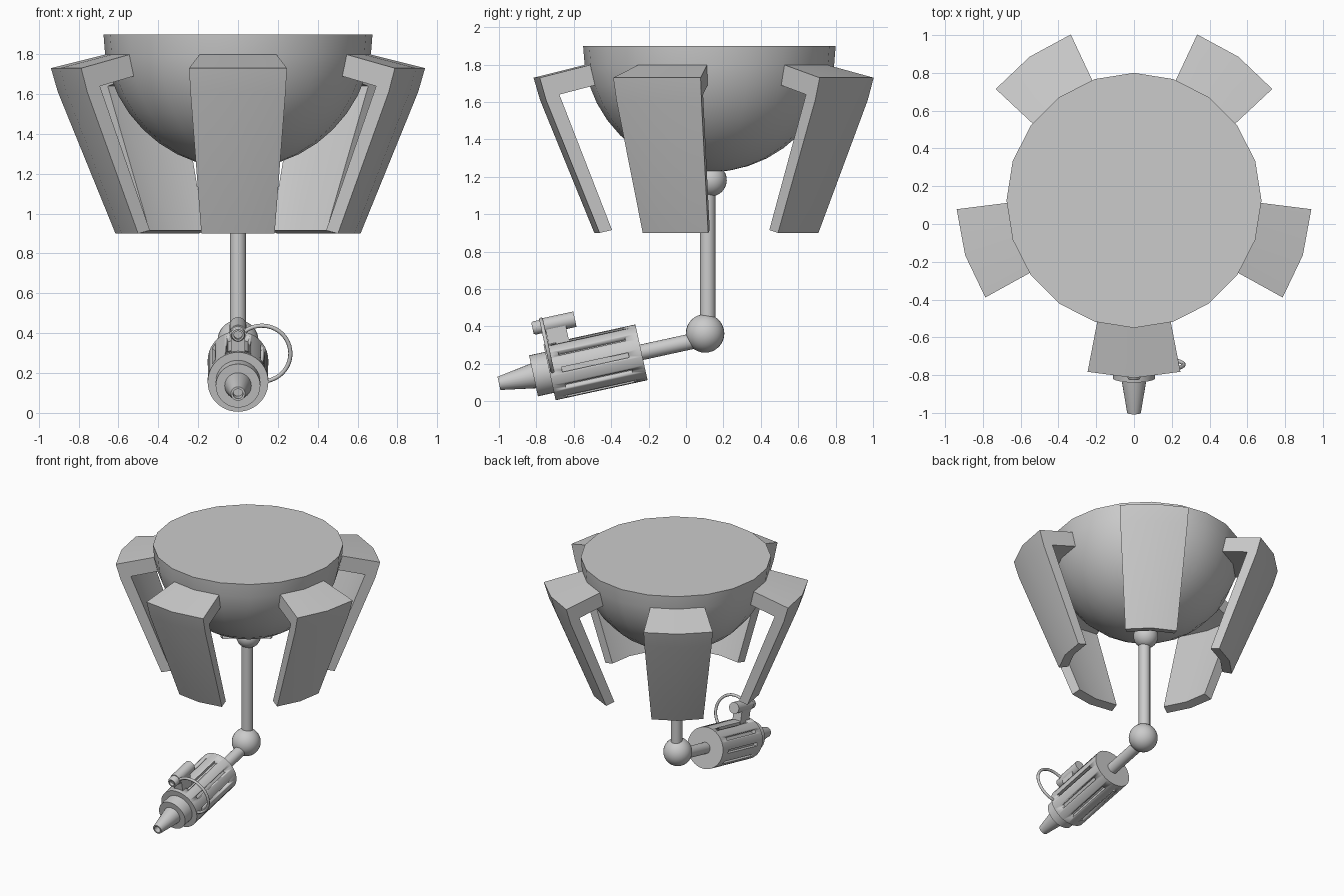
import bpy, bmesh
from math import sin, cos, pi, radians
from mathutils import Matrix, Vector

if "Cube" in bpy.data.objects:
    bpy.data.objects.remove(bpy.data.objects["Cube"])

CY = 0.125                      # y of the bowl centre
TILT = radians(12.3)            # downward tilt of the tool
# tool frame: local x = side, y = up, z = forward along the barrel
TOOL = Matrix(((1, 0, 0, 0),
               (0, -sin(TILT), -cos(TILT), -0.238),
               (0, cos(TILT), -sin(TILT), 0.262),
               (0, 0, 0, 1)))


def finish(name, bm, matrix=Matrix()):
    bmesh.ops.remove_doubles(bm, verts=bm.verts, dist=1e-5)
    bmesh.ops.transform(bm, matrix=matrix, verts=bm.verts)
    bmesh.ops.recalc_face_normals(bm, faces=bm.faces)
    me = bpy.data.meshes.new(name)
    bm.to_mesh(me)
    bm.free()
    ob = bpy.data.objects.new(name, me)
    bpy.context.collection.objects.link(ob)
    bpy.ops.object.select_all(action='DESELECT')
    ob.select_set(True)
    bpy.context.view_layer.objects.active = ob
    bpy.ops.object.shade_smooth_by_angle(angle=radians(32))
    return ob


def lathe(name, profile, segs, matrix):
    """Revolve (radius, z) points around local z; ends close at radius 0."""
    bm = bmesh.new()
    verts = [bm.verts.new((r, 0, z)) for r, z in profile]
    edges = [bm.edges.new(p) for p in zip(verts, verts[1:])]
    bmesh.ops.spin(bm, geom=verts + edges, cent=(0, 0, 0), axis=(0, 0, 1),
                   angle=2 * pi, steps=segs, use_merge=True)
    return finish(name, bm, matrix)


def rod(name, r, z0, z1, segs, matrix):
    return lathe(name, [(0, z0), (r, z0), (r, z1), (0, z1)], segs, matrix)


def ball(name, r, loc):
    bm = bmesh.new()
    bmesh.ops.create_uvsphere(bm, u_segments=28, v_segments=16, radius=r)
    return finish(name, bm, Matrix.Translation(loc))


def add_box(bm, lo, hi, matrix=Matrix()):
    lo, hi = Vector(lo), Vector(hi)
    m = matrix @ Matrix.Translation((lo + hi) / 2) @ Matrix.Diagonal((*(hi - lo), 1))
    bmesh.ops.create_cube(bm, size=1, matrix=m)


# hemispherical bowl with a flat top
R = 0.675
arc = [(R * cos(i * pi / 20), -R * sin(i * pi / 20)) for i in range(10)]
lathe("bowl", [(0, 0)] + arc + [(0, -R)], 20, Matrix.Translation((0, CY, 1.9)))

# five bent panels hung around the bowl
section = [(0.62, 1.81), (0.94, 1.73), (0.905, 1.61), (0.615, 0.90),
           (0.548, 0.916), (0.833, 1.64), (0.62, 1.695)]
for k in range(5):
    bm = bmesh.new()
    slices = []
    for s in (-1, 0, 1):
        loop = []
        for r, z in section:
            w = s * (0.067 + 0.19 * r)
            loop.append(bm.verts.new(((r * r - w * w) ** 0.5, w, z)))
        slices.append(loop)
    n = len(section)
    for a, b in zip(slices, slices[1:]):
        for i in range(n):
            j = (i + 1) % n
            bm.faces.new((a[i], a[j], b[j], b[i]))
    bm.faces.new(slices[0])
    bm.faces.new(slices[-1])
    finish(f"panel_{k + 1}", bm, Matrix.Translation((0, CY, 0))
           @ Matrix.Rotation(radians(-90 + 72 * k), 4, 'Z'))

# hanging arm with ball joints
ball("upper_joint", 0.088, (0, 0.13, 1.183))
rod("arm", 0.041, 0.38, 1.2, 20, Matrix.Translation((0, 0.116, 0)))
ball("lower_joint", 0.103, (0, 0.102, 0.363))
rod("tool_stem", 0.042, -0.32, 0.02, 20, TOOL)

# slotted tool body
body = rod("tool_body", 0.1525, 0, 0.503, 40, TOOL)
bm = bmesh.new()
for k in range(10):
    add_box(bm, (0.122, -0.013, 0.07), (0.2, 0.013, 0.435),
            Matrix.Rotation(k * pi / 5, 4, 'Z'))
cutter = finish("slot_cutter", bm, TOOL)
cutter.hide_render = True
mod = body.modifiers.new("slots", 'BOOLEAN')
mod.operation, mod.solver, mod.object = 'DIFFERENCE', 'EXACT', cutter
bpy.context.view_layer.objects.active = body
bpy.ops.object.modifier_apply(modifier=mod.name)
bpy.data.objects.remove(cutter)

# collar and hollow nozzle
rod("collar", 0.112, 0.49, 0.591, 32, TOOL)
lathe("nozzle", [(0, 0.58), (0.067, 0.58), (0.067, 0.595), (0.036, 0.78),
                 (0.025, 0.78), (0.025, 0.72), (0, 0.72)], 24, TOOL)

# canister on a mount above the body
UP = TOOL @ Matrix.Translation((0, 0.249, 0))
rod("canister", 0.042, 0.31, 0.495, 24, UP)
lathe("canister_cap", [(0, 0.48), (0.036, 0.48), (0.036, 0.532), (0.030, 0.542),
                       (0.021, 0.542), (0.021, 0.52), (0, 0.52)], 24, UP)
bm = bmesh.new()
add_box(bm, (-0.035, 0.13, 0.365), (0.035, 0.235, 0.475))
finish("canister_mount", bm, TOOL)

# hose looping from the canister to the body side
cu = bpy.data.curves.new("hose", 'CURVE')
cu.dimensions = '3D'
cu.bevel_depth, cu.bevel_resolution, cu.use_fill_caps = 0.0105, 3, True
sp = cu.splines.new('POLY')
sp.points.add(32)
for i, p in enumerate(sp.points):
    a = radians(138 - 243 * i / 32)
    p.co = (*(TOOL @ Vector((0.12 + 0.143 * cos(a), 0.143 + 0.143 * sin(a), 0.487))), 1)
sp.use_smooth = True
bpy.context.collection.objects.link(bpy.data.objects.new("hose", cu))
